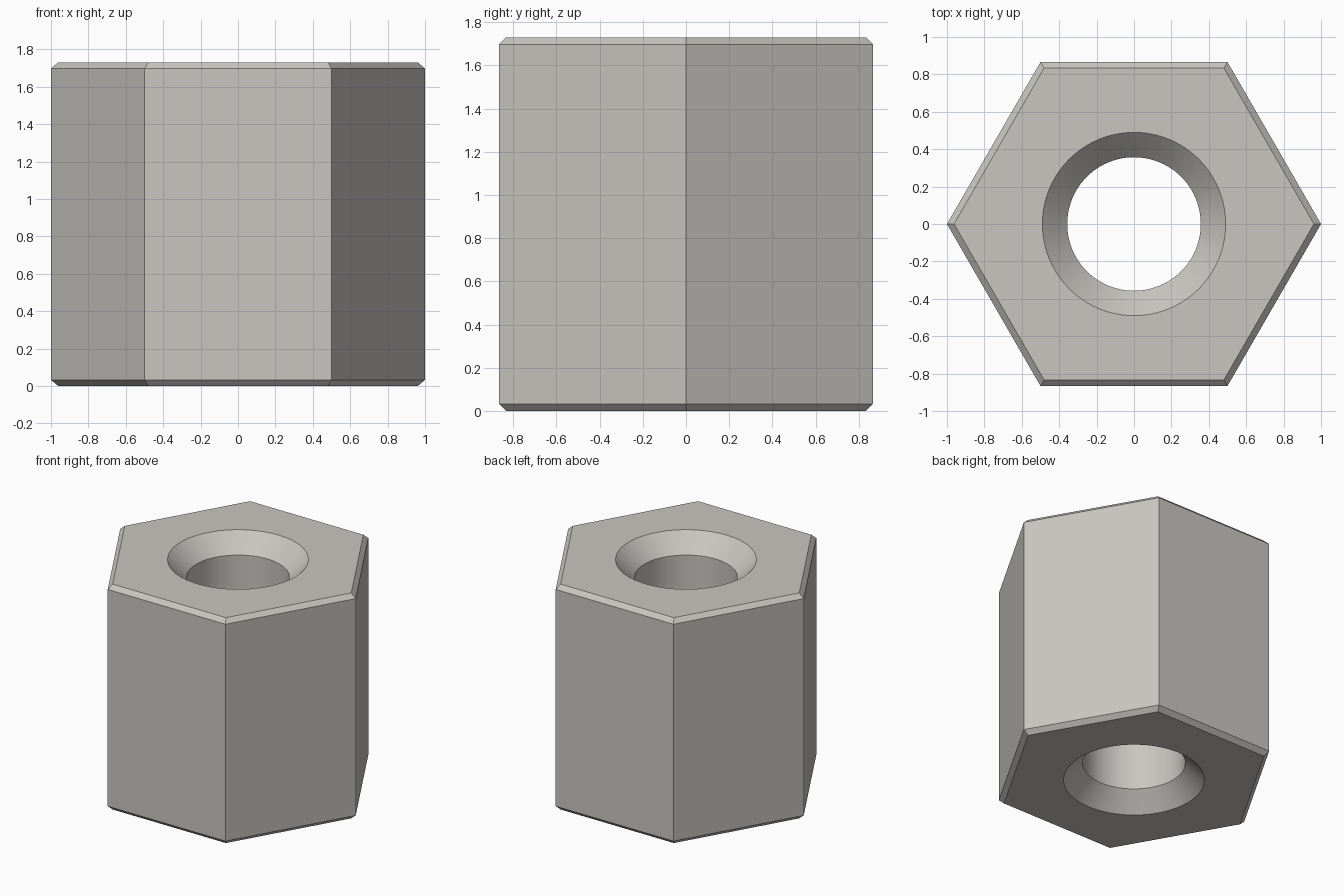
import bpy, bmesh
from math import cos, sin, tau, radians

cube = bpy.data.objects.get("Cube")
if cube:
    bpy.data.objects.remove(cube, do_unlink=True)

HEIGHT = 1.73
CHAMFER = 0.033
BORE = 0.357
SINK = 0.49
SEGMENTS = 96
sink_depth = SINK - BORE

# Plain grey metal
metal = bpy.data.materials.new("light warm grey")
colour = (0.58, 0.565, 0.53, 1)
metal.use_nodes = True
metal.diffuse_color = colour
metal.node_tree.nodes["Principled BSDF"].inputs["Base Color"].default_value = colour

bm = bmesh.new()


def ring(radius, z, sides):
    return [bm.verts.new((radius * cos(tau * i / sides), radius * sin(tau * i / sides), z))
            for i in range(sides)]


def wall(profile, sides):
    """Join a stack of rings into walls and return the lowest and highest rings."""
    rings = [ring(r, z, sides) for r, z in profile]
    for low, high in zip(rings, rings[1:]):
        for i in range(sides):
            j = (i + 1) % sides
            bm.faces.new((low[i], low[j], high[j], high[i]))
    return rings[0], rings[-1]


# Six flats with chamfered ends
inset = 1 - CHAMFER / cos(radians(30))
outer = wall([(inset, 0), (1, CHAMFER), (1, HEIGHT - CHAMFER), (inset, HEIGHT)], 6)

# Round bore, countersunk at both ends
inner = wall([(SINK, 0), (BORE, sink_depth), (BORE, HEIGHT - sink_depth), (SINK, HEIGHT)], SEGMENTS)

# Flat end faces between the hexagon and the hole
for hexagon, hole in zip(outer, inner):
    edges = [bm.edges.get((loop[i - 1], loop[i])) for loop in (hexagon, hole) for i in range(len(loop))]
    bmesh.ops.triangle_fill(bm, edges=edges, use_beauty=True)

bmesh.ops.recalc_face_normals(bm, faces=bm.faces)
mesh = bpy.data.meshes.new("hex_spacer")
bm.to_mesh(mesh)
bm.free()
mesh.materials.append(metal)

spacer = bpy.data.objects.new("hex_spacer", mesh)
bpy.context.collection.objects.link(spacer)
bpy.ops.object.select_all(action="DESELECT")
spacer.select_set(True)
bpy.context.view_layer.objects.active = spacer
bpy.ops.object.shade_smooth_by_angle(angle=radians(25))
